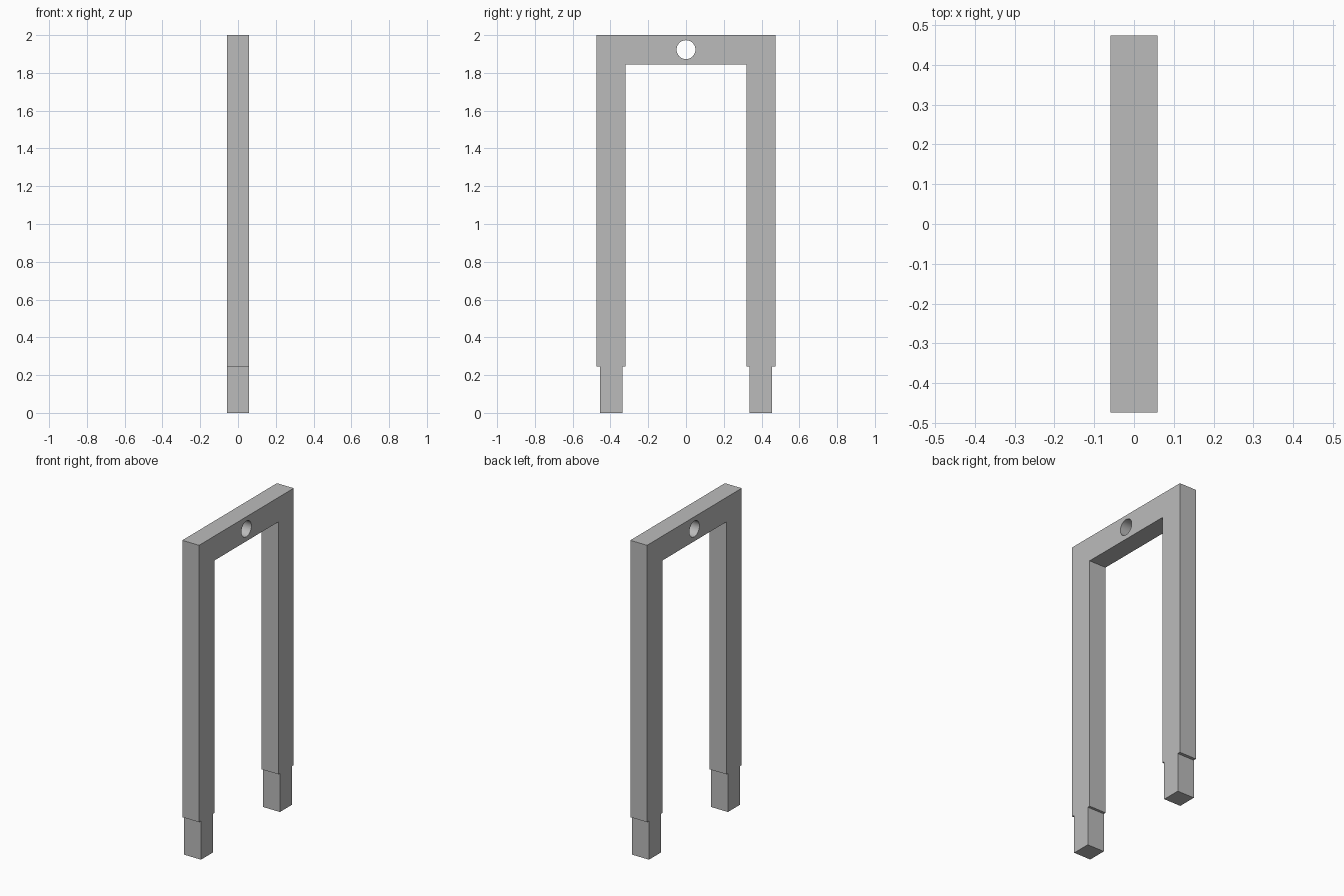
import bpy
import bmesh

cube = bpy.data.objects.get("Cube")
if cube:
    bpy.data.objects.remove(cube, do_unlink=True)

HALF_DEPTH = 0.059

grey = bpy.data.materials.new("plain grey")
grey.use_nodes = True
colour = (0.5, 0.5, 0.5, 1)
grey.diffuse_color = colour
grey.node_tree.nodes["Principled BSDF"].inputs["Base Color"].default_value = colour

# Half outline (y, z) of the frame, from the top middle down the leg and back
half = [(0.474, 2), (0.474, 0.245), (0.455, 0.245), (0.455, 0),
        (0.336, 0), (0.336, 0.245), (0.32, 0.245), (0.32, 1.845)]
outline = half + [(-y, z) for y, z in reversed(half)]

# Arched frame with two stepped legs, extruded through its thickness
bm = bmesh.new()
face = bm.faces.new([bm.verts.new((-HALF_DEPTH, y, z)) for y, z in outline])
result = bmesh.ops.extrude_face_region(bm, geom=[face])
moved = [v for v in result["geom"] if isinstance(v, bmesh.types.BMVert)]
bmesh.ops.translate(bm, verts=moved, vec=(2 * HALF_DEPTH, 0, 0))
bmesh.ops.recalc_face_normals(bm, faces=bm.faces)
mesh = bpy.data.meshes.new("arch_frame")
bm.to_mesh(mesh)
bm.free()
mesh.materials.append(grey)
frame = bpy.data.objects.new("arch_frame", mesh)
bpy.context.collection.objects.link(frame)

# Round hole through the crossbar
bpy.ops.mesh.primitive_cylinder_add(vertices=48, radius=0.05, depth=0.4,
                                    location=(0, 0, 1.923),
                                    rotation=(0, 1.5707963, 0))
cutter = bpy.context.object
cutter.name = "hole_cutter"
cutter.data.materials.append(grey)
cutter.hide_render = True

cut = frame.modifiers.new("crossbar_hole", "BOOLEAN")
cut.object = cutter
cut.operation = "DIFFERENCE"
cut.solver = "EXACT"

bpy.ops.object.select_all(action="DESELECT")
frame.select_set(True)
bpy.context.view_layer.objects.active = frame
bpy.ops.object.modifier_apply(modifier=cut.name)
bpy.data.objects.remove(cutter, do_unlink=True)
bpy.ops.object.shade_smooth_by_angle(angle=0.52)
